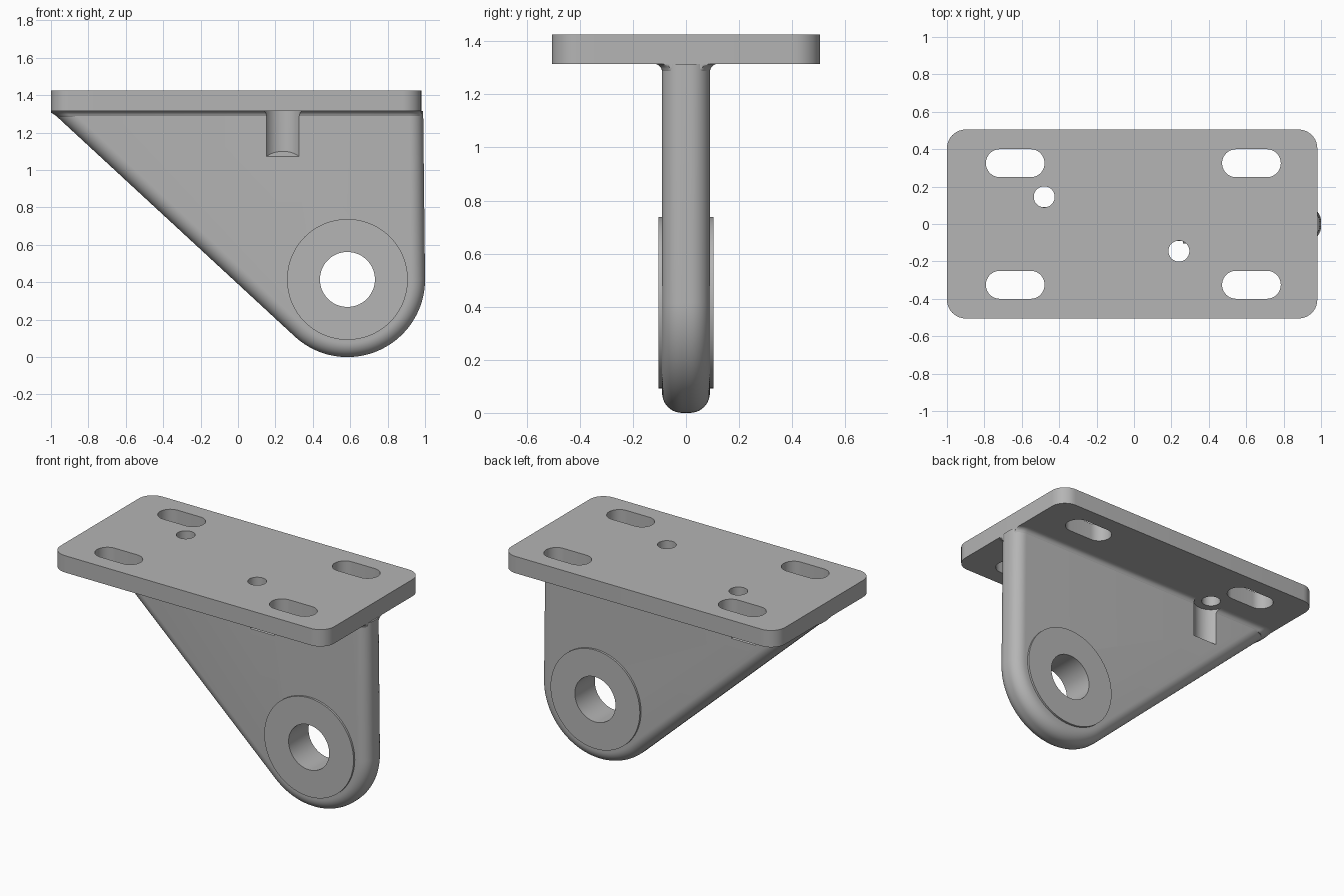
import bpy, bmesh, math
from mathutils import Matrix

if "Cube" in bpy.data.objects:
    bpy.data.objects.remove(bpy.data.objects["Cube"])

# Main dimensions
UNDER, TOP = 1.315, 1.425            # mounting plate faces
PIVOT_X, PIVOT_Z, NOSE = 0.585, 0.415, 0.415
HALF, ROUND = 0.09, 0.075            # web half thickness and edge radius
FILLET = 0.032

steel = bpy.data.materials.new("grey_steel")
steel.use_nodes = True
GREY = (0.46, 0.46, 0.46, 1)
steel.diffuse_color = GREY
steel.node_tree.nodes["Principled BSDF"].inputs["Base Color"].default_value = GREY


def loft(name, rings):
    """Closed solid through rings that have equal point counts."""
    bm = bmesh.new()
    loops = [[bm.verts.new(p) for p in ring] for ring in rings]
    n = len(loops[0])
    for a, b in zip(loops, loops[1:]):
        for i in range(n):
            j = (i + 1) % n
            bm.faces.new((a[i], a[j], b[j], b[i]))
    bm.faces.new(loops[0])
    bm.faces.new(loops[-1])
    bmesh.ops.recalc_face_normals(bm, faces=bm.faces)
    mesh = bpy.data.meshes.new(name)
    bm.to_mesh(mesh)
    bm.free()
    mesh.materials.append(steel)
    obj = bpy.data.objects.new(name, mesh)
    bpy.context.collection.objects.link(obj)
    return obj


def rounded(x0, x1, y0, y1, r, steps=10):
    """Rounded rectangle outline, counter-clockwise."""
    centres = [(x1 - r, y1 - r), (x0 + r, y1 - r), (x0 + r, y0 + r), (x1 - r, y0 + r)]
    pts = []
    for q, (cx, cy) in enumerate(centres):
        for i in range(steps + 1):
            a = math.pi / 2 * (q + i / steps)
            pts.append((cx + r * math.cos(a), cy + r * math.sin(a)))
    return pts


def prism(name, outline, z0, z1):
    return loft(name, [[(x, y, z) for x, y in outline] for z in (z0, z1)])


def cylinder(name, r, x, y, z0, z1, n=48):
    ring = [(x + r * math.cos(math.tau * i / n), y + r * math.sin(math.tau * i / n))
            for i in range(n)]
    return prism(name, ring, z0, z1)


def pivot_cylinder(name, r, half, n=72):
    """Cylinder along y through the pivot."""
    obj = cylinder(name, r, 0, 0, -half, half, n)
    obj.data.transform(Matrix.Translation((PIVOT_X, 0, PIVOT_Z))
                       @ Matrix.Rotation(math.pi / 2, 4, 'X'))
    return obj


def cut(obj, cutters):
    bpy.context.view_layer.objects.active = obj
    for c in cutters:
        mod = obj.modifiers.new("cut", 'BOOLEAN')
        mod.operation, mod.solver, mod.object = 'DIFFERENCE', 'EXACT', c
        bpy.ops.object.modifier_apply(modifier=mod.name)


# Triangular web with a round nose and rounded edges
to_tip = (-1 - PIVOT_X, UNDER - PIVOT_Z)
tangent = math.atan2(to_tip[1], to_tip[0]) + math.acos(NOSE / math.hypot(*to_tip))
tangent -= math.tau                  # negative angle, sweeping under the nose


def web_outline(inset, y):
    r = NOSE - inset
    pts = [(0.99 - inset, y, UNDER)]
    for i in range(41):
        a = tangent * i / 40
        pts.append((PIVOT_X + r * math.cos(a), y, PIVOT_Z + r * math.sin(a)))
    pts.append((-1 - inset / math.cos(tangent), y, UNDER))
    return pts


rings = []
for side in (-1, 1):
    for i in range(11):
        a = math.pi / 2 * (i / 10 if side > 0 else 1 - i / 10)
        y = side * (HALF - ROUND + ROUND * math.sin(a))
        rings.append(web_outline(ROUND * (1 - math.cos(a)), y))
web = loft("web", rings)

# Concave fillet between web and plate
rings = []
for i in range(9):
    a = math.pi / 2 * i / 8
    out = FILLET * (1 - math.cos(a)) - (0.004 if i == 0 else 0)
    z = UNDER - FILLET * (1 - math.sin(a))
    left = -1 + (UNDER - z) * 1.1 - out
    w = HALF + out
    ring = rounded(left, 0.99 + out, -w, w, ROUND + out)
    rings.append([(min(max(x, -1), 0.98), y, z) for x, y in ring])
fillet = loft("web_fillet", rings)

# Pivot boss on both faces
boss = pivot_cylinder("pivot_boss", 0.323, 0.103)

# Mounting plate
plate = prism("mounting_plate", rounded(-1, 0.98, -0.505, 0.505, 0.1), UNDER, TOP)

# Cutters: bore, slots, dowel holes and clearance grooves
bore = pivot_cylinder("bore_cutter", 0.147, 0.3)
slots = [prism("slot_cutter", rounded(x - 0.157, x + 0.157, y - 0.075, y + 0.075, 0.0749),
               1.2, 1.6) for x in (-0.635, 0.628) for y in (-0.325, 0.325)]
holes, grooves = [], []
for x, side in ((-0.48, 1), (0.24, -1)):
    holes.append(cylinder("hole_cutter", 0.056, x, side * 0.145, 1.2, 1.6))
    groove = cylinder("groove_cutter", 0.103, x, side * 0.145, 1.1, 1.4)
    for v in groove.data.vertices:   # floor slopes down and outward
        if v.co.z < 1.2:
            v.co.z -= (side * v.co.y - 0.042) * 0.6
    grooves.append(groove)

cut(web, [bore] + grooves)
cut(fillet, grooves)
cut(boss, [bore])
cut(plate, slots + holes)
for c in [bore] + slots + holes + grooves:
    bpy.data.objects.remove(c)

# Smooth curved faces, keep hard edges
for obj in (web, fillet, boss, plate):
    bpy.ops.object.select_all(action='DESELECT')
    obj.select_set(True)
    bpy.context.view_layer.objects.active = obj
    bpy.ops.object.shade_smooth_by_angle(angle=math.radians(30))
